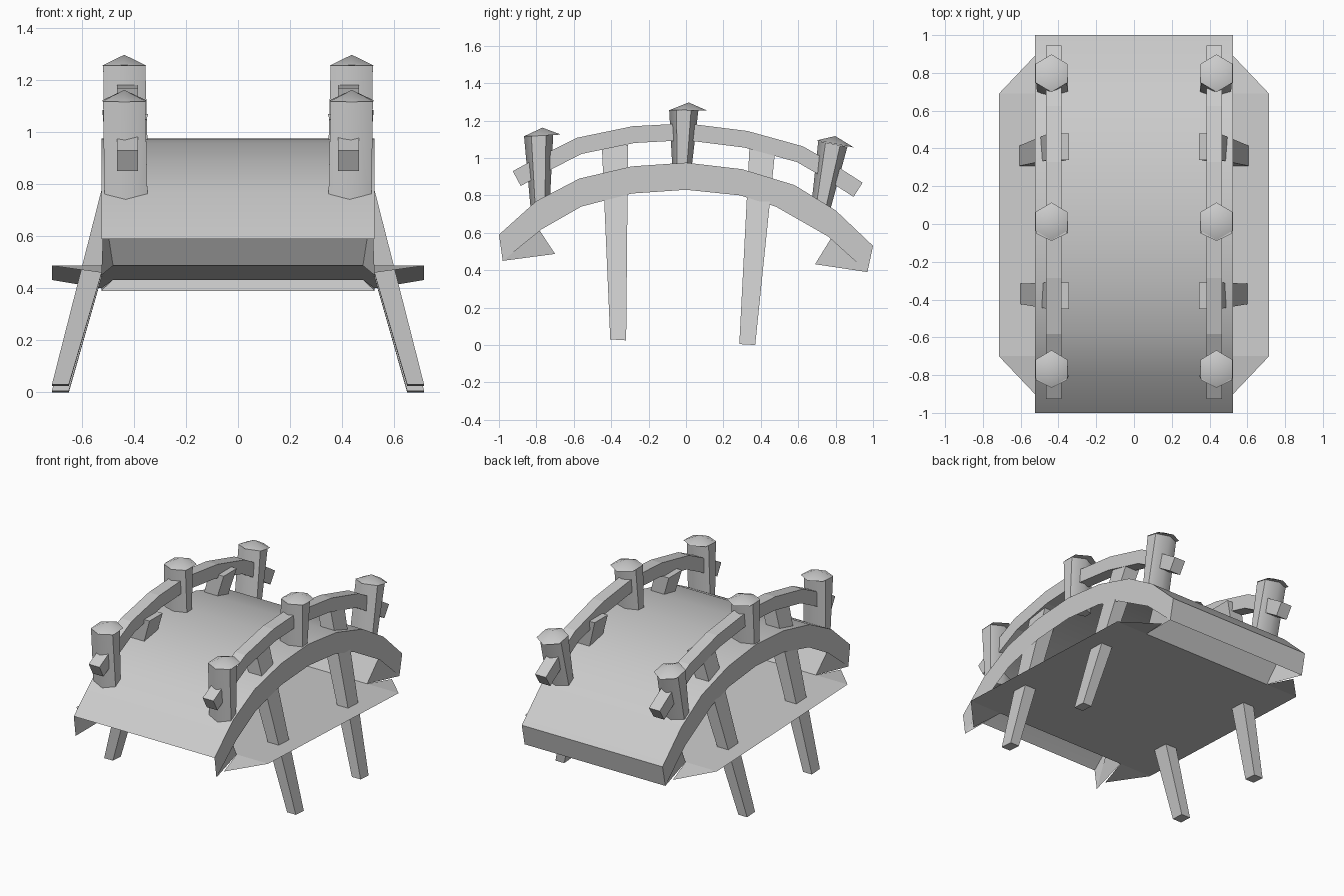
import bpy
import bmesh
import math

cube = bpy.data.objects.get("Cube")
if cube:
    bpy.data.objects.remove(cube, do_unlink=True)

GREY = (0.6, 0.6, 0.6, 1)
mat = bpy.data.materials.new("plain grey")
mat.use_nodes = True
mat.diffuse_color = GREY
mat.node_tree.nodes["Principled BSDF"].inputs["Base Color"].default_value = GREY


def build(name, verts, faces, closed=False, smooth=0):
    bm = bmesh.new()
    vs = [bm.verts.new(v) for v in verts]
    for f in faces:
        bm.faces.new([vs[i] for i in f])
    if closed:
        bmesh.ops.recalc_face_normals(bm, faces=bm.faces[:])
    me = bpy.data.meshes.new(name)
    bm.to_mesh(me)
    bm.free()
    me.materials.append(mat)
    ob = bpy.data.objects.new(name, me)
    bpy.context.collection.objects.link(ob)
    if smooth:
        bpy.ops.object.select_all(action='DESELECT')
        ob.select_set(True)
        bpy.context.view_layer.objects.active = ob
        bpy.ops.object.shade_smooth_by_angle(angle=math.radians(smooth))
    return ob


def loft(name, rings, smooth=0):
    """Solid skin through rings of equal point count, with end caps."""
    n = len(rings[0])
    faces = [(r * n + i, r * n + (i + 1) % n, (r + 1) * n + (i + 1) % n, (r + 1) * n + i)
             for r in range(len(rings) - 1) for i in range(n)]
    last = (len(rings) - 1) * n
    faces += [tuple(range(n)), tuple(range(last, last + n))]
    return build(name, [p for ring in rings for p in ring], faces, True, smooth)


def hexagon(x, y, z, rx, ry, tilt=0.0):
    """Ring with corners toward front and back; tilt is the slope along y."""
    pts = []
    for i in range(6):
        a = math.radians(60 * i + 30)
        dy = ry * math.sin(a)
        pts.append((x + rx * math.cos(a) / math.cos(math.pi / 6), y + dy, z + tilt * dy))
    return pts


# Arched deck: a curved sheet with hanging side skirts and a closed back end
W = 0.525
top = [(-1, .59), (-.8, .77), (-.57, .89), (-.29, .955), (0, .975),
       (.3, .94), (.58, .855), (.8, .72), (1, .53)]
low = [(-.98, .45), (-.77, .62), (-.56, .74), (-.29, .81), (0, .83),
       (.29, .80), (.48, .74), (.76, .58), (.97, .39)]
verts, faces = [], []
for t, b in zip(top, low):
    verts += [(-W, *b), (-W, *t), (W, *t), (W, *b)]
for k in range(len(top) - 1):
    for c in range(3):
        a = 4 * k + c
        faces.append((a, a + 1, a + 5, a + 4))
e = 4 * (len(top) - 1)
faces.append((e + 3, e, e + 1, e + 2))
deck = build("deck", verts, [f[::-1] for f in faces], smooth=30)

# Thin ground sheet with down-turned corner flaps
FY, FZ, BY, BZ = -.70, .487, .69, .432
build("ground_sheet", [(-.715, FY, FZ), (.715, FY, FZ), (.715, BY, BZ), (-.715, BY, BZ)],
      [(0, 1, 2, 3)])
for side, sx in (("right", -1), ("left", 1)):
    for end, y, z, y2, z2 in (("front", FY, FZ, -.90, .46), ("back", BY, BZ, .89, .40)):
        f = (0, 1, 2) if sx * y < 0 else (2, 1, 0)
        build(f"{end}_{side}_ground_flap",
              [(sx * .48, y, z), (sx * W, y2, z2), (sx * .715, y, z)], [f])

# End walls under the deck, with small side cheeks
for end, y, z, yt, zt, ye, ze in (("front", FY, FZ, -.85, .715, -.98, .45),
                                  ("back", BY, BZ, .84, .675, .97, .39)):
    f = (0, 1, 2, 3) if y < 0 else (3, 2, 1, 0)
    build(end + "_wall", [(-.48, y, z), (.48, y, z), (.52, yt, zt), (-.52, yt, zt)], [f])
    for side, sx in (("right", -1), ("left", 1)):
        f = (0, 1, 2) if sx * y > 0 else (2, 1, 0)
        build(f"{end}_{side}_cheek",
              [(sx * .48, y, z), (sx * .515, yt, zt), (sx * W, ye, ze)], [f])

# Handrail centre line, swept with a box section
rail = [(-.905, .89), (-.73, .985), (-.57, 1.065), (-.28, 1.125), (0, 1.14),
        (.32, 1.10), (.61, 1.02), (.74, .945), (.92, .83)]

# Posts: bottom y, bottom z, top y, top z, cap y, cap tilt
posts = {"front": (-.78, .72, -.788, 1.12, -.768, .05),
         "middle": (-.022, .93, -.012, 1.255, .014, -.02),
         "back": (.715, .70, .785, 1.075, .798, -.19)}

# Leaning legs: bottom y range, bottom z, top y range
legs = {"front": (-.405, -.32, .03, -.45, -.31),
        "back": (.285, .37, .005, .34, .48)}

for side, sx in (("right", -1), ("left", 1)):
    rings = []
    for i, (y, z) in enumerate(rail):
        y0, z0 = rail[max(i - 1, 0)]
        y1, z1 = rail[min(i + 1, len(rail) - 1)]
        d = math.hypot(y1 - y0, z1 - z0)
        ny, nz = -(z1 - z0) / d * .045, (y1 - y0) / d * .045
        rings.append([(sx * .385, y - ny, z - nz), (sx * .465, y - ny, z - nz),
                      (sx * .465, y + ny, z + nz), (sx * .385, y + ny, z + nz)])
    loft(side + "_handrail", rings)

    for end, (yb, zb, yt, zt, yc, tilt) in posts.items():
        x = sx * .437
        loft(f"{end}_{side}_post",
             [hexagon(sx * .43, yb, zb, .083, .05), hexagon(x, yt, zt, .081, .078, tilt)], 65)
        # Shallow six-sided cap
        rim = hexagon(x, yc, zt, .084, .1, tilt)
        build(f"{end}_{side}_post_cap", rim + [(x, yc, zt + .042)],
              [(i, (i + 1) % 6, 6) for i in range(6)] + [tuple(range(5, -1, -1))],
              True, 40)

    for end, (ya, yb, z, yc, yd) in legs.items():
        zt = 1.07
        foot = [(sx * .65, ya, z), (sx * .715, ya, z), (sx * .715, yb, z - .005), (sx * .65, yb, z - .005)]
        head = [(sx * .345, yc, zt), (sx * .45, yc, zt), (sx * .45, yd, zt), (sx * .345, yd, zt)]
        loft(f"{end}_{side}_leg", [foot, head])
